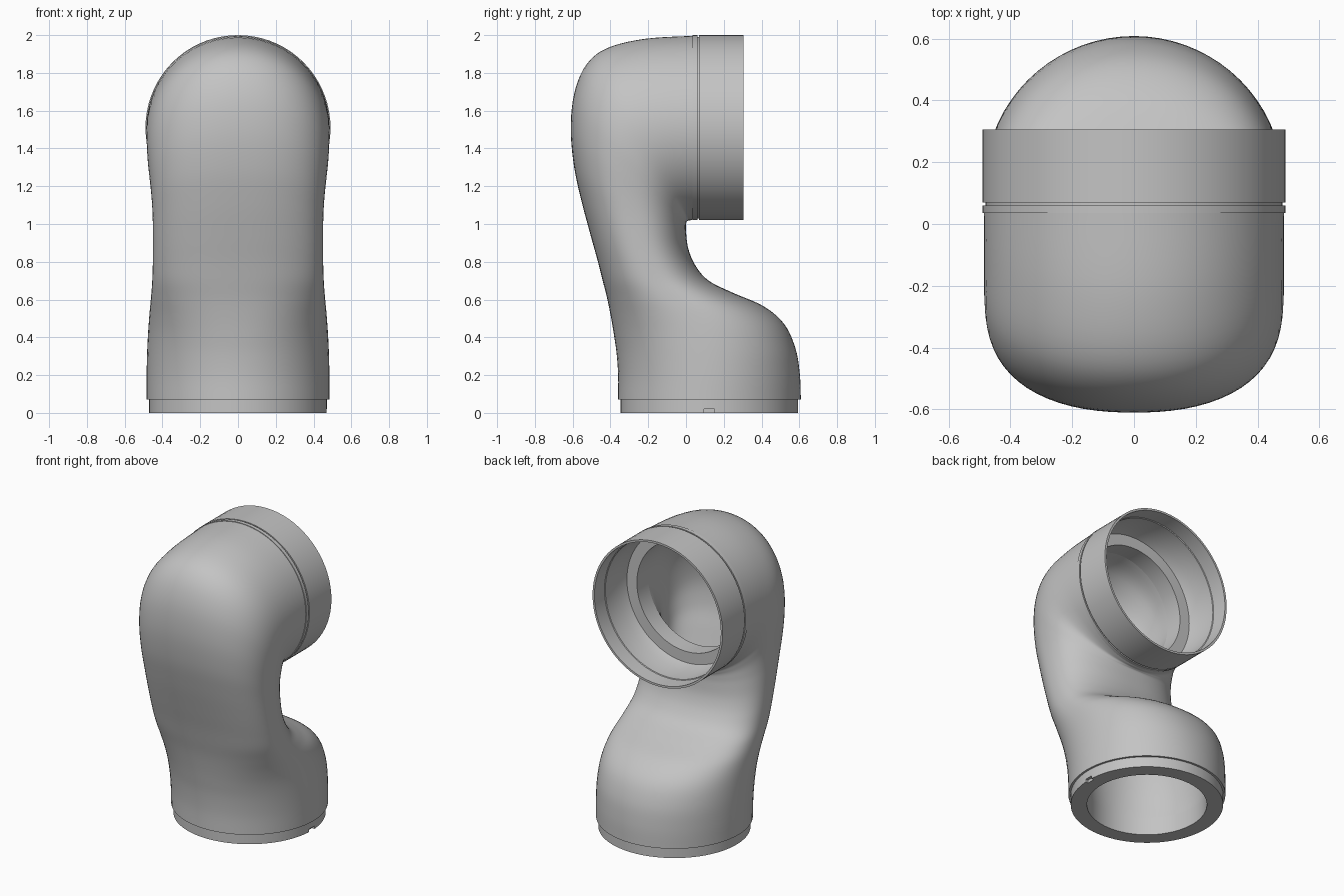
import bpy, bmesh, math
from mathutils import Vector

if "Cube" in bpy.data.objects:
    bpy.data.objects.remove(bpy.data.objects["Cube"])

SEGMENTS = 72
BASE_Y, MOUTH_Z = 0.124, 1.51

grey = bpy.data.materials.new("plain_grey")
grey.use_nodes = True
grey.diffuse_color = (0.55, 0.55, 0.55, 1)
grey.node_tree.nodes["Principled BSDF"].inputs["Base Color"].default_value = (0.55, 0.55, 0.55, 1)


def base_ring_section(radius, z):
    """Level circle round the foot: front y, z, back y, z, half width, squareness."""
    return (BASE_Y - radius, z, BASE_Y + radius, z, radius, 2)


def mouth_section(radius, y):
    """Upright circle round the mouth."""
    return (y, MOUTH_Z + radius, y, MOUTH_Z - radius, radius, 2)


def smooth_path(sections, steps=5):
    """Catmull-Rom interpolation between sections."""
    pts = [Vector(s) for s in sections]
    out = []
    for i in range(len(pts) - 1):
        a, b, c, d = pts[max(i - 1, 0)], pts[i], pts[i + 1], pts[min(i + 2, len(pts) - 1)]
        for k in range(steps):
            t = k / steps
            out.append(b + (c - a) * (t / 2) + (a * 2 - b * 5 + c * 4 - d) * (t * t / 2)
                       + (b * 3 - a - c * 3 + d) * (t ** 3 / 2))
    return out + [pts[-1]]


def loft(name, sections, closed=False, angle=35):
    """Skin superelliptical rings that span each section."""
    bm = bmesh.new()
    rings = []
    for fy, fz, by, bz, width, square in sections:
        front, back = Vector((0, fy, fz)), Vector((0, by, bz))
        centre, half = (front + back) / 2, (front - back) / 2
        ring = []
        for i in range(SEGMENTS):
            c, s = math.cos(math.tau * i / SEGMENTS), math.sin(math.tau * i / SEGMENTS)
            reach = (abs(c) ** square + abs(s) ** square) ** (-1 / square)
            ring.append(bm.verts.new(centre + half * s * reach + Vector((width * c * reach, 0, 0))))
        rings.append(ring)
    following = rings[1:] + (rings[:1] if closed else [])
    for a, b in zip(rings, following):
        for i in range(SEGMENTS):
            j = (i + 1) % SEGMENTS
            bm.faces.new((a[i], b[i], b[j], a[j]))
    mesh = bpy.data.meshes.new(name)
    bm.to_mesh(mesh)
    bm.free()
    mesh.materials.append(grey)
    obj = bpy.data.objects.new(name, mesh)
    bpy.context.collection.objects.link(obj)
    bpy.ops.object.select_all(action="DESELECT")
    obj.select_set(True)
    bpy.context.view_layer.objects.active = obj
    bpy.ops.object.shade_smooth_by_angle(angle=math.radians(angle))
    return obj


# Outer skin of the bent pipe, from foot to mouth
bend = [
    base_ring_section(0.484, 0.07),
    (-0.359, 0.19, 0.603, 0.2, 0.484, 2.03),
    (-0.367, 0.31, 0.58, 0.34, 0.481, 2.1),
    (-0.381, 0.41, 0.52, 0.47, 0.475, 2.18),
    (-0.396, 0.5, 0.41, 0.565, 0.468, 2.27),
    (-0.416, 0.6, 0.25, 0.635, 0.46, 2.35),
    (-0.441, 0.7, 0.12, 0.7, 0.454, 2.4),
    (-0.469, 0.81, 0.05, 0.78, 0.451, 2.4),
    (-0.505, 0.94, 0.012, 0.87, 0.45, 2.4),
    (-0.553, 1.12, 0, 0.96, 0.452, 2.4),
    (-0.592, 1.3, 0, 1.0, 0.458, 2.38),
    (-0.61, 1.5, 0.003, 1.012, 0.468, 2.3),
    (-0.592, 1.69, 0.008, 1.016, 0.478, 2.2),
    (-0.53, 1.84, 0.012, 1.018, 0.483, 2.1),
    (-0.42, 1.93, 0.016, 1.019, 0.485, 2.04),
    (-0.22, 1.98, 0.025, 1.02, 0.485, 2),
    mouth_section(0.486, 0.035),
]
loft("pipe_body", [base_ring_section(0.47, 0.07)] + smooth_path(bend))

# Collar: grooved sleeve, thin lip, stepped socket and short bore
collar = [(0.478, 0.035), (0.49, 0.035), (0.49, 0.06), (0.481, 0.06), (0.481, 0.069),
          (0.49, 0.069), (0.49, 0.305), (0.476, 0.305), (0.474, 0.2), (0.469, 0.197),
          (0.466, 0.065), (0.445, 0), (0.37, 0), (0.37, -0.12)]
loft("mouth_collar", [mouth_section(r, y) for r, y in collar], angle=25)


# Inner passage, running back from mouth to foot
def shrink(section, wall=0.11):
    front, back = Vector(section[:2]), Vector(section[2:4])
    inward = (back - front).normalized() * wall
    return (*(front + inward), *(back - inward), section[4] - wall, section[5])


passage = [base_ring_section(0.37, 0.12)] + [shrink(s) for s in bend[1:11]] + [
    (-0.5, 1.45, -0.103, 1.085, 0.357, 2.3),
    (-0.42, 1.7, -0.108, 1.11, 0.364, 2.2),
    (-0.27, 1.84, -0.114, 1.127, 0.37, 2.1),
    mouth_section(0.37, -0.12),
]
loft("inner_passage", smooth_path(passage)[::-1])

# Foot ring with a small notch in its side
foot = [(0.37, 0.12), (0.37, 0), (0.47, 0), (0.47, 0.12)]
foot_ring = loft("foot_ring", [base_ring_section(r, z) for r, z in foot], closed=True)

bpy.ops.mesh.primitive_cube_add(size=1, location=(0.47, BASE_Y, 0))
cutter = bpy.context.object
cutter.name = "notch_cutter"
cutter.scale = (0.04, 0.055, 0.04)
cutter.hide_render = True
cut = foot_ring.modifiers.new("notch", "BOOLEAN")
cut.operation = "DIFFERENCE"
cut.solver = "EXACT"
cut.object = cutter
bpy.ops.object.select_all(action="DESELECT")
foot_ring.select_set(True)
bpy.context.view_layer.objects.active = foot_ring
bpy.ops.object.modifier_move_to_index(modifier="notch", index=0)
bpy.ops.object.modifier_apply(modifier="notch")
bpy.data.objects.remove(cutter)
